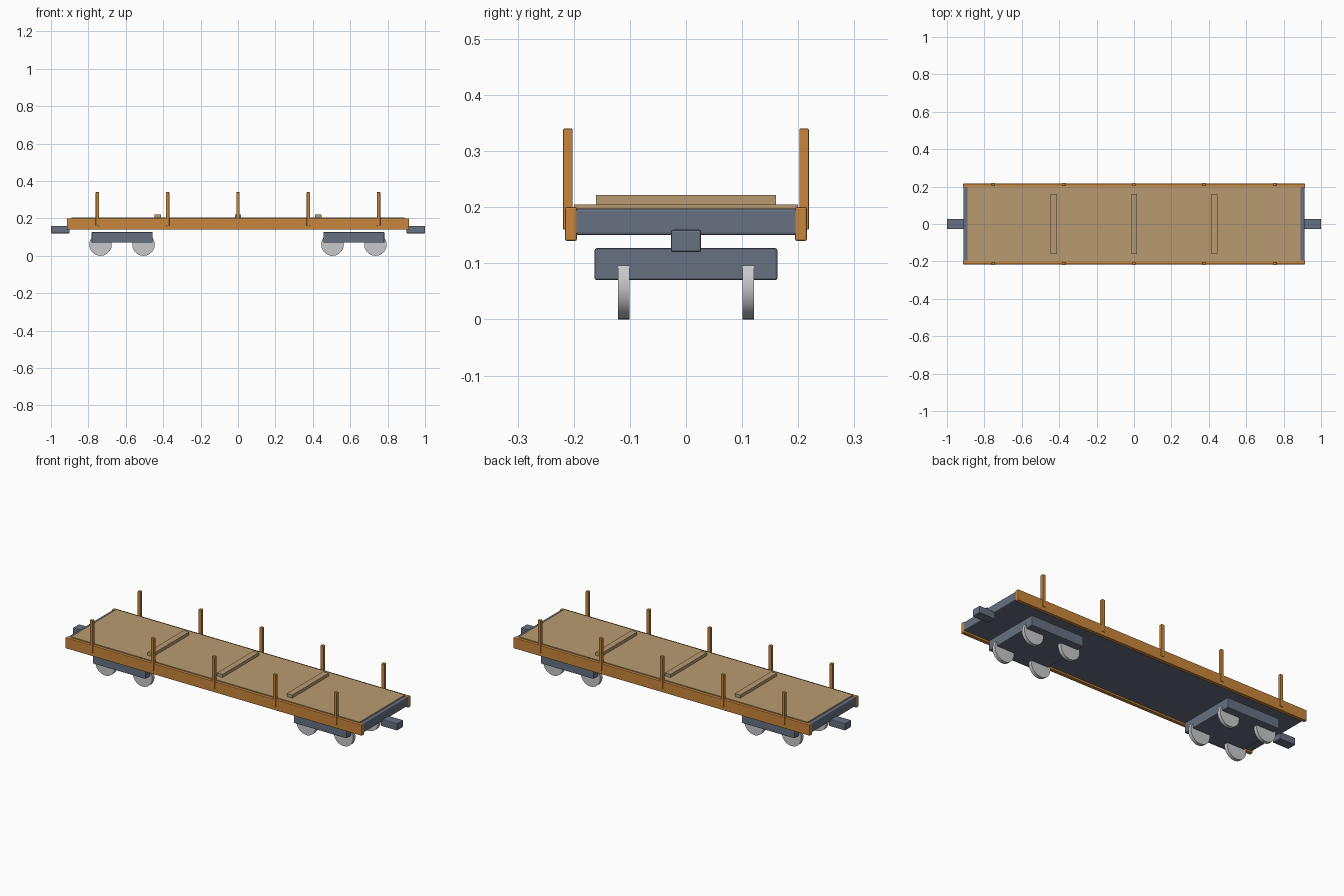
import bpy
from math import radians

cube = bpy.data.objects.get("Cube")
if cube:
    bpy.data.objects.remove(cube, do_unlink=True)


def material(name, rgb):
    m = bpy.data.materials.new(name)
    m.use_nodes = True
    m.diffuse_color = (*rgb, 1)
    m.node_tree.nodes["Principled BSDF"].inputs["Base Color"].default_value = (*rgb, 1)
    return m


orange = material("orange_wood", (0.58, 0.24, 0.045))
tan = material("tan_planks", (0.48, 0.33, 0.17))
slate = material("slate_metal", (0.135, 0.165, 0.22))
steel = material("wheel_steel", (0.58, 0.58, 0.60))


def box(name, x, y, z, mat, bevel=0.0):
    """Box between the (low, high) limits on each axis."""
    spans = (x, y, z)
    bpy.ops.mesh.primitive_cube_add(size=1, location=[(a + b) / 2 for a, b in spans])
    ob = bpy.context.object
    ob.name = name
    ob.scale = [b - a for a, b in spans]
    bpy.ops.object.transform_apply(location=False, rotation=False, scale=True)
    ob.data.materials.append(mat)
    if bevel:
        mod = ob.modifiers.new("soft_edges", "BEVEL")
        mod.width = bevel
        mod.segments = 2
    return ob


def around(c, half):
    return (c - half, c + half)


def wheel(name, x, y):
    bpy.ops.mesh.primitive_cylinder_add(vertices=48, radius=0.06, depth=0.02,
                                        location=(x, y, 0.06), rotation=(radians(90), 0, 0))
    ob = bpy.context.object
    ob.name = name
    ob.data.materials.append(steel)
    bpy.ops.object.shade_smooth_by_angle(angle=radians(30))


# Bed: metal frame, plank deck and cross cleats
box("bed_frame", (-0.912, 0.912), (-0.2, 0.2), (0.15, 0.198), slate, 0.005)
box("plank_deck", (-0.89, 0.89), (-0.2, 0.2), (0.19, 0.205), tan)
for i, x in enumerate((-0.43, 0, 0.43)):
    box(f"deck_cleat_{i + 1}", around(x, 0.017), (-0.16, 0.16), (0.2, 0.222), tan)

# Side beams and stakes
for side, s in (("left", 1), ("right", -1)):
    box(f"side_beam_{side}", (-0.914, 0.914), around(s * 0.205, 0.0105),
        (0.14, 0.2), orange, 0.003)
    for i in range(5):
        box(f"stake_{side}_{i + 1}", around((i - 2) * 0.376, 0.009),
            around(s * 0.2105, 0.0085), (0.16, 0.34), orange, 0.002)

# Trucks, wheels and couplers at both ends
for end, e in (("left", 1), ("right", -1)):
    box(f"truck_{end}", around(e * 0.62, 0.163), (-0.163, 0.163), (0.07, 0.127), slate, 0.004)
    box(f"coupler_{end}", around(e * 0.95, 0.05), (-0.027, 0.027), (0.12, 0.16), slate, 0.004)
    for i, dx in enumerate((-0.115, 0.115)):
        for j, y in enumerate((-0.111, 0.111)):
            wheel(f"wheel_{end}_{i + 1}_{j + 1}", e * 0.62 + dx, y)
